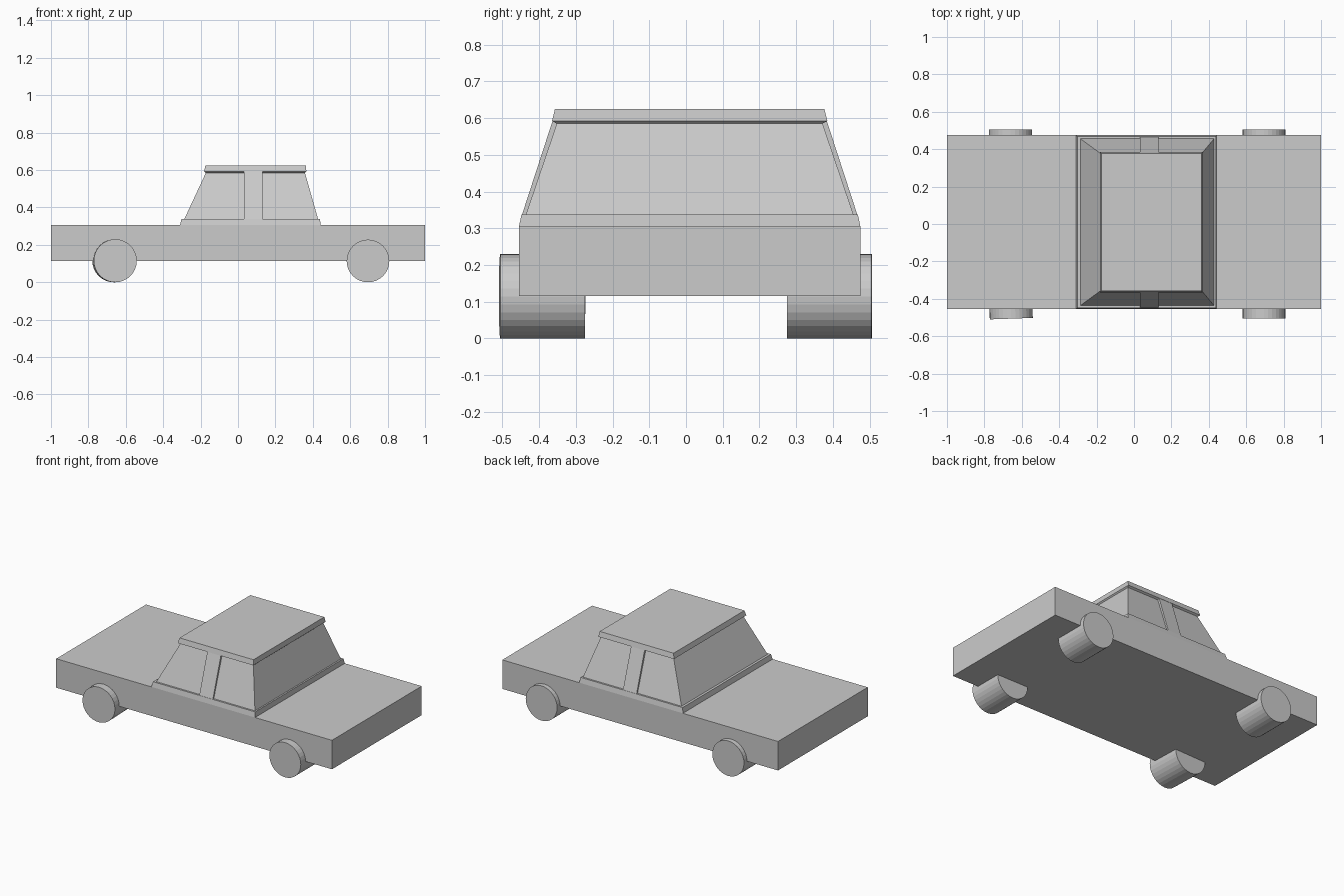
import bpy
from math import radians, cos, sin, tau

if "Cube" in bpy.data.objects:
    bpy.data.objects.remove(bpy.data.objects["Cube"])

YC = 0.01  # centre line of the body


def add_mesh(name, verts, faces):
    mesh = bpy.data.meshes.new(name)
    mesh.from_pydata(verts, [], faces)
    mesh.update()
    obj = bpy.data.objects.new(name, mesh)
    bpy.context.collection.objects.link(obj)
    return obj


def loft(name, rings):
    """Stack of rectangles, each (z, x0, x1, y0, y1), capped at both ends."""
    verts, faces = [], [(3, 2, 1, 0)]
    for z, x0, x1, y0, y1 in rings:
        verts += [(x0, y0, z), (x1, y0, z), (x1, y1, z), (x0, y1, z)]
    for r in range(len(rings) - 1):
        a = 4 * r
        for i in range(4):
            j = (i + 1) % 4
            faces.append((a + i, a + j, a + 4 + j, a + 4 + i))
    top = 4 * (len(rings) - 1)
    faces.append((top, top + 1, top + 2, top + 3))
    return add_mesh(name, verts, faces)


def wide(z, x0, x1, half):
    return (z, x0, x1, YC - half, YC + half)


def wheel(name, x, y, radius, width, turn=0.0, sides=32):
    bpy.ops.mesh.primitive_cylinder_add(
        vertices=sides, radius=radius, depth=width,
        location=(x, y, radius), rotation=(radians(90), 0, turn))
    bpy.context.object.name = name


# Lower body slab
loft("body", [wide(0.115, -1, 1, 0.465), wide(0.305, -1, 1, 0.465)])

# Cabin: belt, recessed glass and overhanging roof in one stepped shell
loft("cabin", [
    wide(0.305, -0.31, 0.442, 0.465),
    wide(0.338, -0.303, 0.438, 0.458),
    wide(0.338, -0.287, 0.428, 0.446),
    wide(0.585, -0.172, 0.358, 0.362),
    wide(0.592, -0.182, 0.366, 0.375),
    wide(0.625, -0.174, 0.362, 0.367),
])

# Door pillars, one on each side
for side, s in (("right", -1), ("left", 1)):
    rings = []
    for z, outer in ((0.336, 0.457), (0.594, 0.373)):
        y0, y1 = sorted((YC + s * outer, YC + s * (outer - 0.025)))
        rings.append((z, 0.032, 0.13, y0, y1))
    loft(side + "_pillar", rings)

# Wheels (one front wheel sits slightly turned)
for side, s in (("right", -1), ("left", 1)):
    turn = radians(2) if s < 0 else 0.0
    wheel("front_wheel_" + side, -0.66, s * 0.392, 0.115, 0.228, turn)
    wheel("rear_wheel_" + side, 0.695, s * 0.39, 0.114, 0.23)

for obj in bpy.context.scene.objects:
    if "wheel" in obj.name:
        bpy.ops.object.select_all(action='DESELECT')
        obj.select_set(True)
        bpy.context.view_layer.objects.active = obj
        bpy.ops.object.shade_smooth_by_angle(angle=radians(8))
